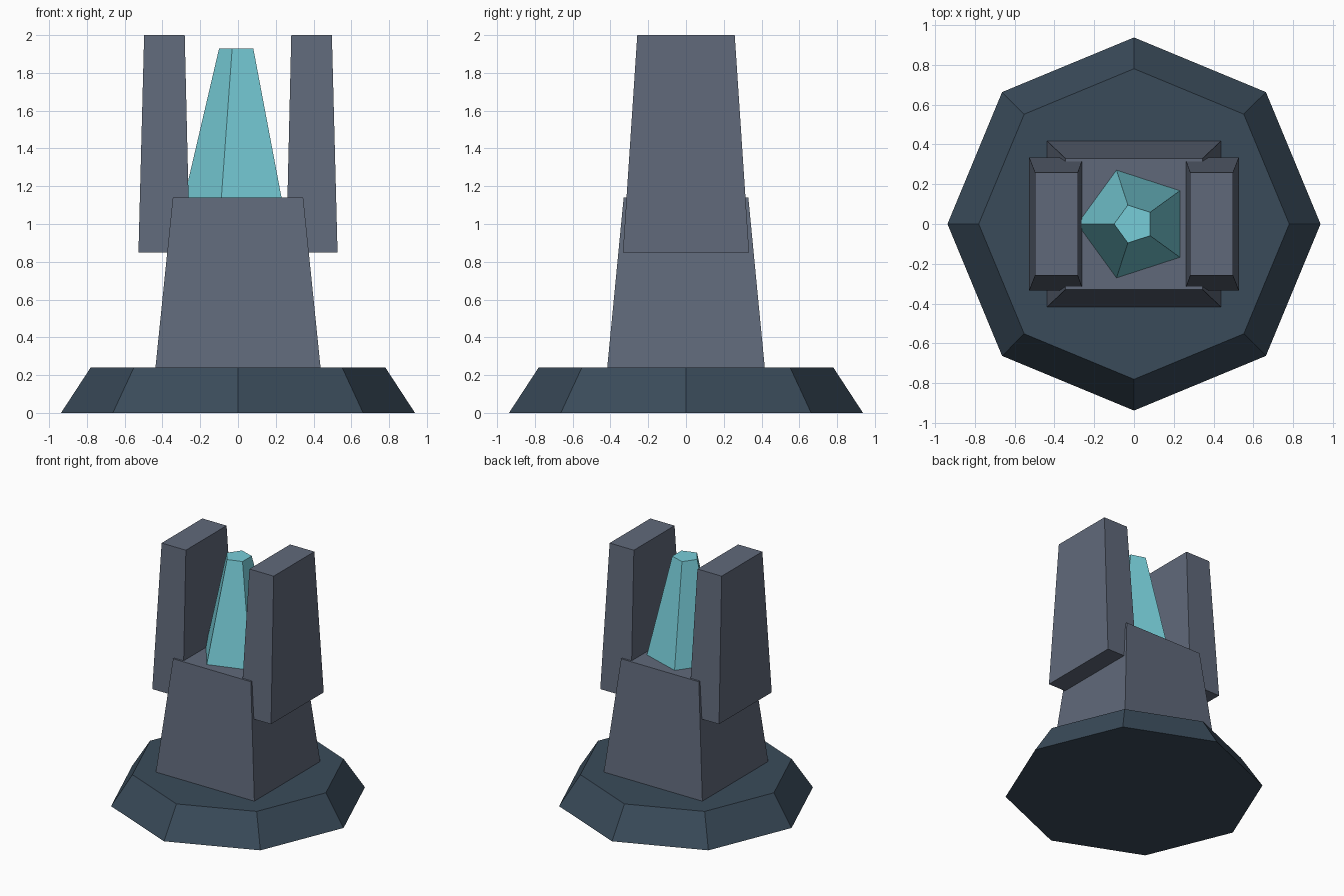
import bpy
import math

if "Cube" in bpy.data.objects:
    bpy.data.objects.remove(bpy.data.objects["Cube"])


def material(name, r, g, b):
    """Flat material from sRGB 0-255 values, stored as linear."""
    def lin(c):
        c /= 255
        return c / 12.92 if c <= 0.04045 else ((c + 0.055) / 1.055) ** 2.4
    m = bpy.data.materials.new(name)
    m.diffuse_color = (lin(r), lin(g), lin(b), 1)
    m.use_nodes = True
    m.node_tree.nodes["Principled BSDF"].inputs["Base Color"].default_value = m.diffuse_color
    return m


def loft(name, bottom, z0, top, z1, mat):
    """Closed solid between two counter-clockwise outlines."""
    n = len(bottom)
    verts = [(x, y, z0) for x, y in bottom] + [(x, y, z1) for x, y in top]
    faces = [tuple(reversed(range(n))), tuple(range(n, 2 * n))]
    faces += [(i, (i + 1) % n, n + (i + 1) % n, n + i) for i in range(n)]
    mesh = bpy.data.meshes.new(name)
    mesh.from_pydata(verts, [], faces)
    mesh.materials.append(mat)
    obj = bpy.data.objects.new(name, mesh)
    bpy.context.collection.objects.link(obj)
    return obj


def ngon(n, radius, start=0.0):
    return [(radius * math.cos(start + math.tau * i / n),
             radius * math.sin(start + math.tau * i / n)) for i in range(n)]


def rect(x0, x1, y):
    return [(x0, -y), (x1, -y), (x1, y), (x0, y)]


slate = material("dark slate", 58, 75, 90)
stone = material("grey stone", 96, 105, 122)
crystal = material("cyan crystal", 119, 205, 216)

# Octagonal plinth
loft("plinth", ngon(8, 0.937), 0, ngon(8, 0.78), 0.24, slate)

# Tapered central pedestal
loft("pedestal", rect(-0.437, 0.437, 0.417), 0.24,
     rect(-0.345, 0.345, 0.33), 1.14, stone)

# Two tapered side slabs
for side, name in ((-1, "left_slab"), (1, "right_slab")):
    low = sorted((side * 0.255, side * 0.527))
    high = sorted((side * 0.282, side * 0.497))
    loft(name, rect(*low, 0.334), 0.85, rect(*high, 0.258), 2.0, stone)

# Five-sided crystal, point towards -x, slightly sunk into the pedestal
loft("crystal", ngon(5, 0.294, math.pi), 1.10,
     ngon(5, 0.10, math.pi), 1.93, crystal)
